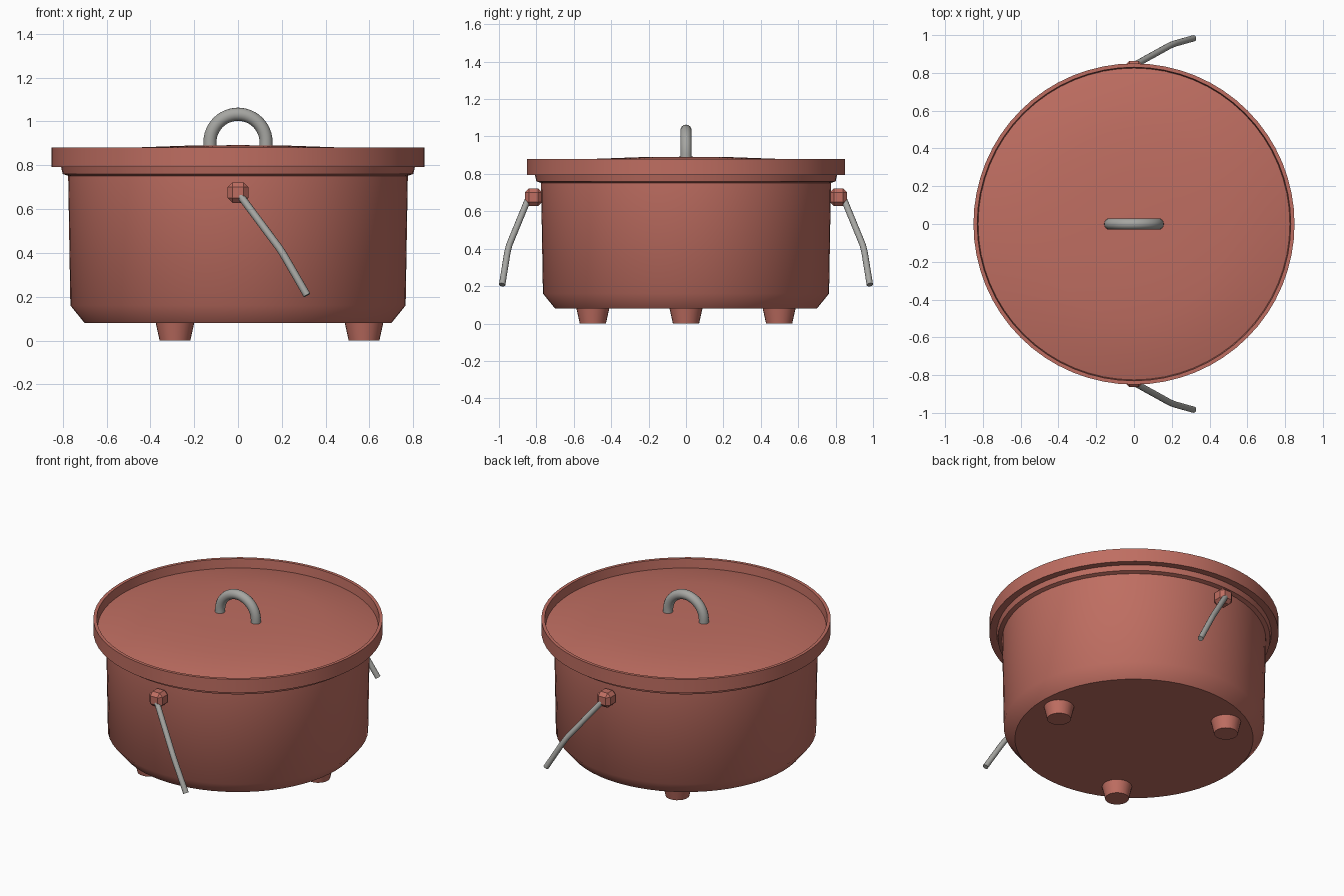
import bpy, bmesh, math
from mathutils import Vector

cube = bpy.data.objects.get("Cube")
if cube:
    bpy.data.objects.remove(cube, do_unlink=True)


def material(name, rgb):
    m = bpy.data.materials.new(name)
    m.use_nodes = True
    m.diffuse_color = (*rgb, 1)
    m.node_tree.nodes["Principled BSDF"].inputs["Base Color"].default_value = (*rgb, 1)
    return m


RED = material("clay red", (0.52, 0.155, 0.12))
GREY = material("grey metal", (0.38, 0.38, 0.36))


def finish(bm, name, mat, angle=45):
    """Turn a bmesh into a shaded object."""
    bmesh.ops.recalc_face_normals(bm, faces=bm.faces)
    mesh = bpy.data.meshes.new(name)
    bm.to_mesh(mesh)
    bm.free()
    mesh.materials.append(mat)
    ob = bpy.data.objects.new(name, mesh)
    bpy.context.collection.objects.link(ob)
    bpy.ops.object.select_all(action="DESELECT")
    ob.select_set(True)
    bpy.context.view_layer.objects.active = ob
    bpy.ops.object.shade_smooth_by_angle(angle=math.radians(angle))
    return ob


def lathe(name, profile, mat, steps=64):
    """Revolve a closed (radius, height) profile around z."""
    bm = bmesh.new()
    verts = [bm.verts.new((r, 0, z)) for r, z in profile]
    edges = [bm.edges.new(pair) for pair in zip(verts, verts[1:])]
    bmesh.ops.spin(bm, geom=verts + edges, cent=(0, 0, 0), axis=(0, 0, 1),
                   angle=math.tau, steps=steps, use_duplicate=False)
    bmesh.ops.remove_doubles(bm, verts=bm.verts, dist=0.0005)
    return finish(bm, name, mat)


def tube(name, points, radius, mat, sides=12):
    """Sweep a round section along a path and cap both ends."""
    bm = bmesh.new()
    pts = [Vector(p) for p in points]
    normal = (pts[1] - pts[0]).cross(pts[-1] - pts[1]).normalized()
    rings = []
    for i, p in enumerate(pts):
        t = (pts[min(i + 1, len(pts) - 1)] - pts[max(i - 1, 0)]).normalized()
        u = (normal - t * normal.dot(t)).normalized()
        v = t.cross(u)
        angles = [math.tau * k / sides for k in range(sides)]
        rings.append([bm.verts.new(p + radius * (u * math.cos(a) + v * math.sin(a)))
                      for a in angles])
    for a, b in zip(rings, rings[1:]):
        for k in range(sides):
            n = (k + 1) % sides
            bm.faces.new((a[k], a[n], b[n], b[k]))
    bm.faces.new(rings[0])
    bm.faces.new(rings[-1])
    return finish(bm, name, mat)


# Hollow pot with a chamfered base and a flanged mouth
lathe("pot_body", [(0, 0.08), (0.70, 0.08), (0.765, 0.16), (0.775, 0.752),
                   (0.80, 0.76), (0.808, 0.795), (0.74, 0.795), (0.73, 0.17),
                   (0.67, 0.12), (0, 0.12)], RED)

# Shallow domed lid with a raised rim
lathe("lid", [(0, 0.892), (0.25, 0.889), (0.5, 0.88), (0.7, 0.853), (0.825, 0.822),
              (0.83, 0.88), (0.85, 0.88), (0.85, 0.793), (0.72, 0.793),
              (0.5, 0.84), (0, 0.855)], RED)

# Arched lid handle
arch = [(-0.128, 0, 0.87)]
for i in range(25):
    a = math.pi * (1 - i / 24)
    arch.append((0.128 * math.cos(a), 0, 0.905 + 0.128 * math.sin(a)))
arch.append((0.128, 0, 0.87))
tube("lid_handle", arch, 0.03, GREY, sides=16)

# Three tapered feet
for i in range(3):
    a = math.tau * i / 3
    bm = bmesh.new()
    bmesh.ops.create_cone(bm, cap_ends=True, segments=24, radius1=0.07,
                          radius2=0.09, depth=0.09)
    bmesh.ops.translate(bm, verts=bm.verts,
                        vec=(0.575 * math.cos(a), 0.575 * math.sin(a), 0.045))
    finish(bm, f"foot_{i + 1}", RED)

# Lugs with hanging bail arms, front and back
for side, label in ((-1, "front"), (1, "back")):
    bm = bmesh.new()
    bmesh.ops.create_cube(bm, size=0.094)
    bmesh.ops.bevel(bm, geom=bm.edges[:], offset=0.022, segments=1, affect="EDGES")
    bmesh.ops.translate(bm, verts=bm.verts, vec=(0, side * 0.815, 0.675))
    finish(bm, f"{label}_lug", RED, angle=20)
    tube(f"{label}_bail_arm",
         [(0, side * 0.84, 0.675), (0.19, side * 0.945, 0.42),
          (0.215, side * 0.955, 0.38), (0.315, side * 0.983, 0.207)],
         0.017, GREY)
